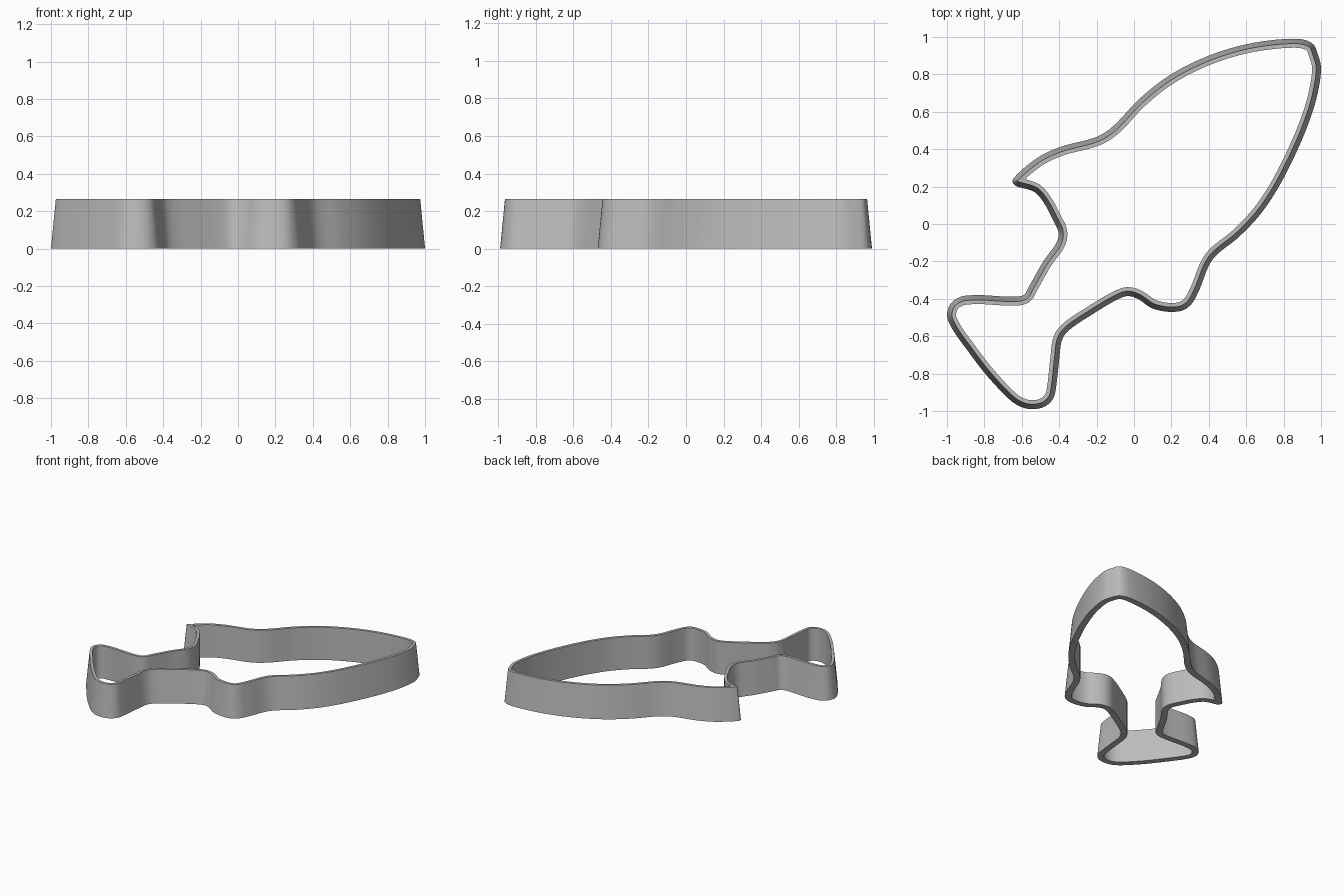
import bpy
import bmesh
import math
from mathutils import Vector

HEIGHT = 0.265
LEAN = 0.026      # how far the outer wall leans in at the top
WALL = 0.048      # wall thickness at the foot

default = bpy.data.objects.get("Cube")
if default:
    bpy.data.objects.remove(default, do_unlink=True)

# Outline of the foot, clockwise from the nose
nose = [(.83, .99), (.91, .985), (.96, .96), (.985, .9), (1, .84)]
lower_side = [(.98, .69), (.93, .53), (.85, .345), (.76, .175), (.67, .045),
              (.56, -.07), (.42, -.19)]
lower_fin = [(.35, -.35), (.31, -.425), (.265, -.46), (.19, -.47), (.095, -.45),
             (.02, -.4), (-.035, -.385), (-.09, -.405), (-.21, -.475), (-.355, -.575)]
flame = [(-.385, -.62), (-.4, -.725), (-.415, -.86), (-.43, -.93), (-.475, -.975),
         (-.55, -.99), (-.63, -.965), (-.77, -.83), (-.895, -.67), (-.975, -.555),
         (-1, -.49), (-.98, -.425), (-.93, -.39), (-.85, -.38), (-.59, -.38)]
upper_fin = [(-.565, -.34), (-.485, -.2), (-.41, -.09), (-.405, -.04), (-.43, .015),
             (-.48, .11), (-.53, .17), (-.585, .19), (-.635, .205), (-.65, .23),
             (-.635, .255), (-.515, .355), (-.4, .41)]
upper_side = [(-.195, .468), (-.115, .52), (.03, .67), (.19, .795), (.4, .9), (.62, .965)]
knots = [Vector(p) for p in nose + lower_side + lower_fin + flame + upper_fin + upper_side]


def smooth_loop(points, spacing):
    """Closed centripetal spline through the points."""
    result = []
    n = len(points)
    for i in range(n):
        p = [points[(i + k) % n] for k in (-1, 0, 1, 2)]
        t = [0.0]
        for a, b in zip(p, p[1:]):
            t.append(t[-1] + math.sqrt((b - a).length))
        steps = max(3, math.ceil((p[2] - p[1]).length / spacing))
        for s in range(steps):
            u = t[1] + (t[2] - t[1]) * s / steps
            level = p
            for span, shift in ((1, 0), (2, 0), (1, 1)):
                level = [level[k].lerp(level[k + 1],
                         (u - t[k + shift]) / (t[k + shift + span] - t[k + shift]))
                         for k in range(len(level) - 1)]
            result.append(level[0])
    return result


def inset_loop(loop, distance):
    """Move a clockwise loop inward, collapsing points that fold over in tight corners."""
    n = len(loop)
    moved = []
    for i in range(n):
        d = (loop[(i + 1) % n] - loop[i - 1]).normalized()
        moved.append(loop[i] + Vector((d.y, -d.x)) * distance)
    good = [min((q - m).length for q in loop) > distance * 0.96 for m in moved]
    result = []
    for i in range(n):
        k = next(k for s in range(n) for k in ((i - s) % n, (i + s) % n) if good[k])
        result.append(moved[k])
    return result


# Four rings make the wall section: outer foot, outer rim, inner rim, inner foot
foot = smooth_loop(knots, 0.025)
rim = inset_loop(foot, LEAN)
inside = inset_loop(foot, WALL)
section = [(foot, 0), (rim, HEIGHT), (inside, HEIGHT), (inside, 0)]

bm = bmesh.new()
rings = [[bm.verts.new((p.x, p.y, z)) for p in loop] for loop, z in section]
for r in range(len(rings)):
    low, high = rings[r], rings[(r + 1) % len(rings)]
    for i in range(len(low)):
        j = (i + 1) % len(low)
        bm.faces.new((low[i], low[j], high[j], high[i]))
bmesh.ops.remove_doubles(bm, verts=bm.verts, dist=0.0005)
bmesh.ops.recalc_face_normals(bm, faces=bm.faces)
mesh = bpy.data.meshes.new("cutter_wall")
bm.to_mesh(mesh)
bm.free()

# Plain grey material
grey = bpy.data.materials.new("plain grey")
grey.use_nodes = True
colour = (0.5, 0.5, 0.5, 1)
grey.diffuse_color = colour
grey.node_tree.nodes["Principled BSDF"].inputs["Base Color"].default_value = colour
mesh.materials.append(grey)

wall = bpy.data.objects.new("cutter_wall", mesh)
bpy.context.collection.objects.link(wall)
bpy.context.view_layer.objects.active = wall
wall.select_set(True)
bpy.ops.object.shade_smooth_by_angle(angle=math.radians(30))
